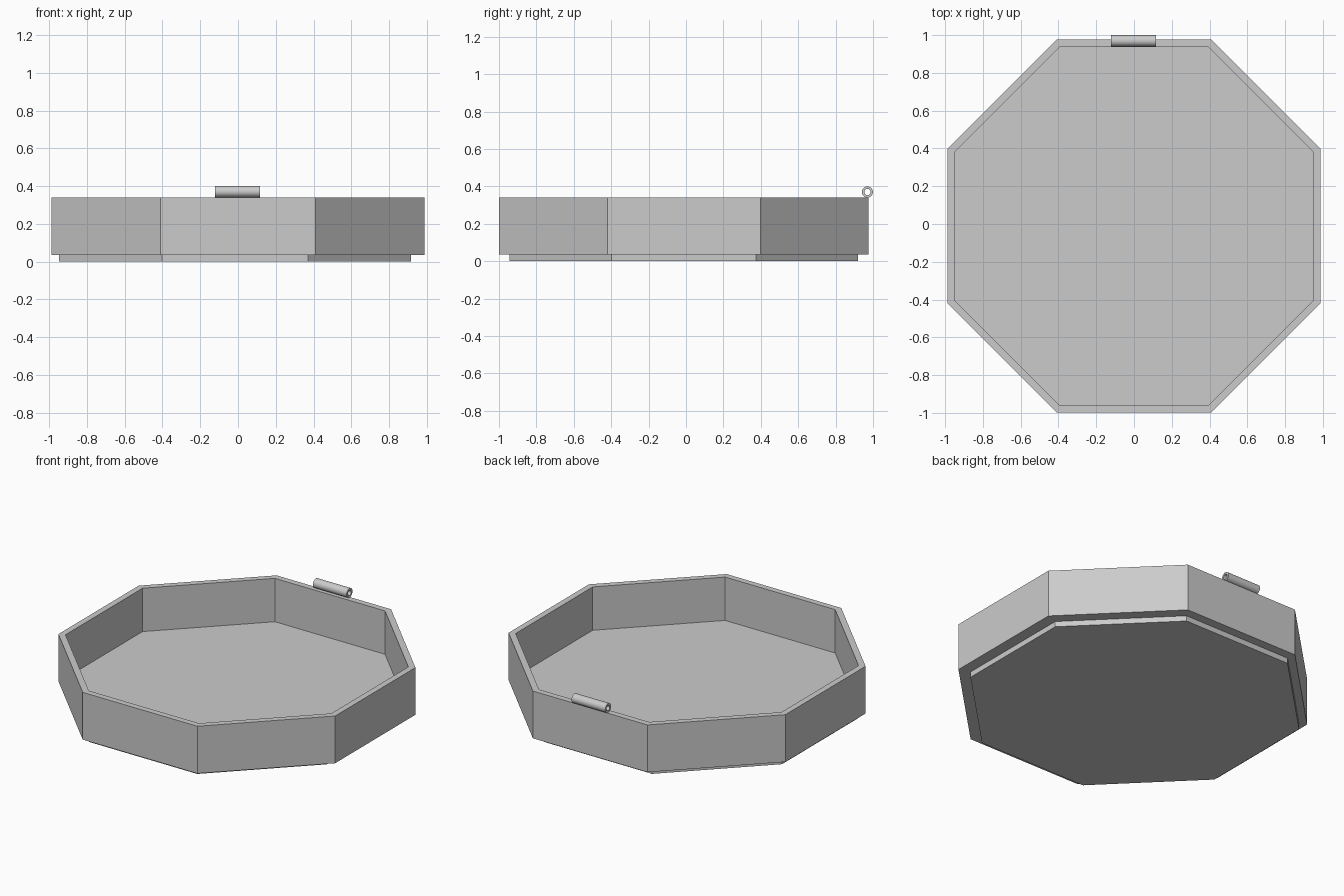
import bpy
import bmesh
from math import cos, sin, pi, radians
from mathutils import Vector

cube = bpy.data.objects.get("Cube")
if cube:
    bpy.data.objects.remove(cube, do_unlink=True)

grey = bpy.data.materials.new("plain_grey")
grey.use_nodes = True
color = (0.6, 0.6, 0.6, 1)
grey.diffuse_color = color
grey.node_tree.nodes["Principled BSDF"].inputs["Base Color"].default_value = color


def ring(bm, sides, radius, height, turn=0):
    """Add a regular polygon of vertices at the given height."""
    angles = [2 * pi * i / sides + turn for i in range(sides)]
    return [bm.verts.new((radius * cos(a), radius * sin(a), height)) for a in angles]


def lathe(name, profile, sides, turn=0, location=(0, 0, 0), loop=False):
    """Join polygon rings along a (radius, height) profile; cap it unless it loops."""
    bm = bmesh.new()
    rings = [ring(bm, sides, r, h, turn) for r, h in profile]
    pairs = list(zip(rings, rings[1:]))
    if loop:
        pairs.append((rings[-1], rings[0]))
    else:
        bm.faces.new(rings[0])
        bm.faces.new(rings[-1])
    for low, high in pairs:
        for i in range(sides):
            j = (i + 1) % sides
            bm.faces.new((low[i], low[j], high[j], high[i]))
    bmesh.ops.recalc_face_normals(bm, faces=bm.faces)
    mesh = bpy.data.meshes.new(name)
    bm.to_mesh(mesh)
    bm.free()
    mesh.materials.append(grey)
    obj = bpy.data.objects.new(name, mesh)
    obj.location = location
    bpy.context.collection.objects.link(obj)
    return obj


# Octagons are sized by the distance from centre to flat side
to_corner = 1 / cos(pi / 8)
outer, inner, foot = (a * to_corner for a in (0.988, 0.949, 0.931))

# Open tray: outer wall, rim, inner wall, floor
tray_profile = [(outer, 0.035), (outer, 0.34), (inner, 0.34), (inner, 0.06)]
lathe("tray", tray_profile, 8, pi / 8, (0, -0.011, 0))

# Recessed foot, slightly off centre
lathe("base_plate", [(foot, 0), (foot, 0.035)], 8, pi / 8, (-0.016, -0.012, 0))

# Hollow hinge barrel resting on the back rim
tube_profile = [(0.03, -0.12), (0.03, 0.12), (0.017, 0.12), (0.017, -0.12)]
hinge = lathe("hinge_barrel", tube_profile, 16, 0, (-0.003, 0.97, 0.37), loop=True)
hinge.rotation_euler = (0, radians(90), 0)

bpy.ops.object.select_all(action="DESELECT")
hinge.select_set(True)
bpy.context.view_layer.objects.active = hinge
bpy.ops.object.shade_smooth_by_angle(angle=radians(40))
